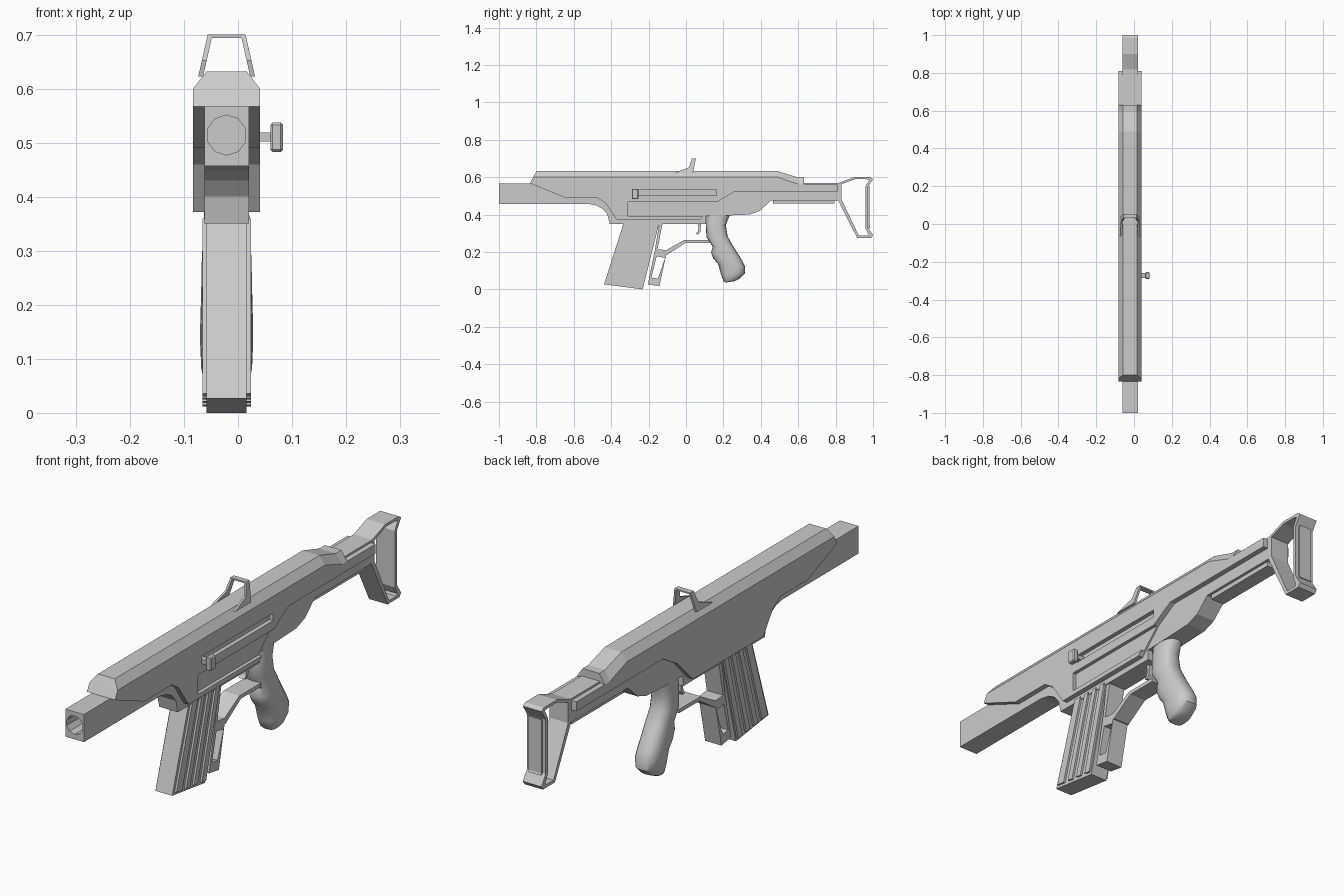
import bpy, bmesh, math
from mathutils import Vector

if "Cube" in bpy.data.objects:
    bpy.data.objects.remove(bpy.data.objects["Cube"])

CX = -0.021  # symmetry plane of the body


def make(name, verts, faces):
    me = bpy.data.meshes.new(name)
    me.from_pydata(verts, [], faces)
    bm = bmesh.new()
    bm.from_mesh(me)
    bmesh.ops.recalc_face_normals(bm, faces=bm.faces)
    bm.to_mesh(me)
    bm.free()
    ob = bpy.data.objects.new(name, me)
    bpy.context.collection.objects.link(ob)
    return ob


def prism(name, prof, half, cx=CX):
    """Side profile (y, z) extruded across x."""
    n = len(prof)
    verts = [(cx + s * half, y, z) for s in (-1, 1) for y, z in prof]
    faces = [list(range(n)), list(range(n, 2 * n))]
    faces += [(i, (i + 1) % n, n + (i + 1) % n, n + i) for i in range(n)]
    return make(name, verts, faces)


def ring(name, outer, inner, half):
    """Closed side frame between two matching loops."""
    n = len(outer)
    verts = [(CX + s * half, y, z) for s in (-1, 1) for lp in (outer, inner) for y, z in lp]
    faces = []
    for i in range(n):
        j = (i + 1) % n
        faces += [(i, j, n + j, n + i), (2*n + i, 2*n + j, 3*n + j, 3*n + i),
                  (i, j, 2*n + j, 2*n + i), (n + i, n + j, 3*n + j, 3*n + i)]
    return make(name, verts, faces)


def loft(name, loops):
    n = len(loops[0])
    verts = [p for lp in loops for p in lp]
    faces = [list(range(n)), list(range(len(verts) - n, len(verts)))]
    for k in range(len(loops) - 1):
        faces += [(k*n + i, k*n + (i + 1) % n, (k + 1)*n + (i + 1) % n, (k + 1)*n + i) for i in range(n)]
    return make(name, verts, faces)


def box(name, x0, x1, y0, y1, z0, z1):
    return prism(name, [(y0, z0), (y1, z0), (y1, z1), (y0, z1)], (x1 - x0) / 2, (x0 + x1) / 2)


def cut(ob, cutter):
    cutter.hide_render = True
    m = ob.modifiers.new("cut", 'BOOLEAN')
    m.operation, m.solver, m.object = 'DIFFERENCE', 'EXACT', cutter
    bpy.context.view_layer.objects.active = ob
    bpy.ops.object.modifier_apply(modifier=m.name)
    bpy.data.objects.remove(cutter)


# inner body: barrel housing, magazine well and stock tube
body = prism("inner_body", [
    (-1, .457), (-.52, .457), (-.48, .449), (-.445, .43), (-.42, .40), (-.408, .35),
    (.107, .35), (.107, .392), (.22, .395), (.34, .40), (.395, .42), (.455, .476),
    (.825, .476), (.825, .57), (-1, .567)], .041)
bpy.ops.mesh.primitive_cylinder_add(vertices=10, radius=.037, depth=.3,
                                    location=(CX, -1, .514), rotation=(math.pi / 2, 0, 0))
cut(body, bpy.context.object)

# wide outer shell with cocking slot and lower recess on the right
shell = prism("outer_shell", [
    (-.834, .567), (-.65, .491), (-.476, .491), (-.43, .46), (-.37, .372), (.075, .372),
    (.171, .47), (.262, .524), (.81, .524), (.81, .562), (.60, .562), (.49, .60), (-.817, .60)], .062)
cut(shell, box("slot_cutter", .024, .1, -.285, .163, .503, .533))
cut(shell, box("recess_cutter", .027, .1, -.31, .25, .39, .467))

# chamfered top cover following the shell
pairs = [(-.817, .60, -.80, .632), (.49, .60, .49, .632), (.60, .562, .594, .60), (.63, .562, .63, .60)]
loft("top_cover", [[(CX - .062, a, b), (CX - .037, c, d), (CX + .037, c, d), (CX + .062, a, b)]
                   for a, b, c, d in pairs])
box("stock_under_rail", CX - .03, CX + .03, .465, .795, .458, .478)

# cocking handle
box("cocking_shaft", .02, .062, -.285, -.26, .502, .519)
knob = box("cocking_knob", .060, .083, -.29, -.255, .483, .537)
bv = knob.modifiers.new("bevel", 'BEVEL')
bv.width, bv.segments = .004, 1

# rear sight: two leaning plates and a crossbar
side = [(-.064, .622), (.016, .652), (.032, .70), (.053, .70), (.037, .622)]
for s, nm in ((-1, "left"), (1, "right")):
    hw = lambda z: .052 - (z - .625) * .226
    loft("sight_plate_" + nm, [[(CX + s * (hw(z) - t), y, z) for y, z in side] for t in (0, .009)])
box("sight_crossbar", CX - .035, CX + .035, .031, .053, .694, .70)

# magazine core with raised slanted ribs
top, bot = [(-.332, .36), (-.142, .36)], [(-.438, .027), (-.232, 0)]


def mag_strip(name, a, b, half, end=1.0):
    at = lambda e, t: Vector(e[0]).lerp(Vector(e[1]), t)
    p = [at(top, a), at(top, b), at(top, b).lerp(at(bot, b), end), at(top, a).lerp(at(bot, a), end)]
    prism(name, [tuple(v) for v in p], half)


mag_strip("magazine", 0, 1, .037)
for i, (a, b) in enumerate([(.06, .24), (.36, .48), (.60, .72), (.84, .97)]):
    mag_strip("magazine_rib_%d" % i, a, b, .045, .97)

# catch frame behind the magazine, with its strap
ring("catch_frame", [(-.168, .205), (-.105, .19), (-.142, .017), (-.204, .027)],
     [(-.157, .177), (-.112, .168), (-.15, .058), (-.185, .063)], .036)
prism("catch_strap", [(-.142, .36), (-.124, .36), (-.155, .20), (-.168, .20)], .036)
# trigger guard and trigger
prism("trigger_guard", [(-.165, .215), (-.105, .21), (-.012, .263), (.125, .263), (.125, .248),
                        (-.003, .248), (-.10, .185), (-.163, .195)], .036)
prism("trigger", [(.06, .36), (.08, .36), (.078, .31), (.067, .293), (.053, .297),
                  (.063, .31), (.067, .33)], .012)

# sculpted pistol grip: front y,z / back y,z / half width
grip = [(.107, .40, .235, .40, .040), (.107, .34, .213, .345, .043), (.109, .28, .222, .285, .046),
        (.143, .228, .247, .24, .047), (.134, .197, .278, .19, .048), (.146, .165, .30, .155, .049),
        (.172, .135, .316, .12, .049), (.187, .08, .315, .085, .047), (.20, .045, .285, .056, .040),
        (.21, .036, .26, .044, .03)]
loops = []
for yf, zf, yb, zb, w in grip:
    lp = []
    for i in range(20):
        t = math.tau * i / 20
        c, s = math.cos(t), math.sin(t)
        c, s = math.copysign(abs(c) ** .8, c), math.copysign(abs(s) ** .8, s)
        k = (c + 1) / 2
        lp.append((CX + w * s, yf + (yb - yf) * k, zf + (zb - zf) * k))
    loops.append(lp)
g = loft("grip", loops)
bpy.ops.object.select_all(action='DESELECT')
g.select_set(True)
bpy.context.view_layer.objects.active = g
bpy.ops.object.shade_smooth_by_angle(angle=math.radians(40))

# skeleton shoulder stock and butt pad
ring("stock_frame",
     [(.818, .57), (.90, .60), (.985, .60), (1.0, .59), (.974, .548), (.974, .33),
      (1.0, .29), (.99, .275), (.915, .275), (.812, .478)],
     [(.832, .563), (.903, .589), (.965, .589), (.979, .584), (.96, .551), (.96, .326),
      (.975, .295), (.97, .287), (.924, .287), (.832, .48)], .041)
prism("butt_pad", [(.968, .54), (.985, .553), (.982, .545), (.982, .333), (.985, .325), (.968, .335)], .028)
